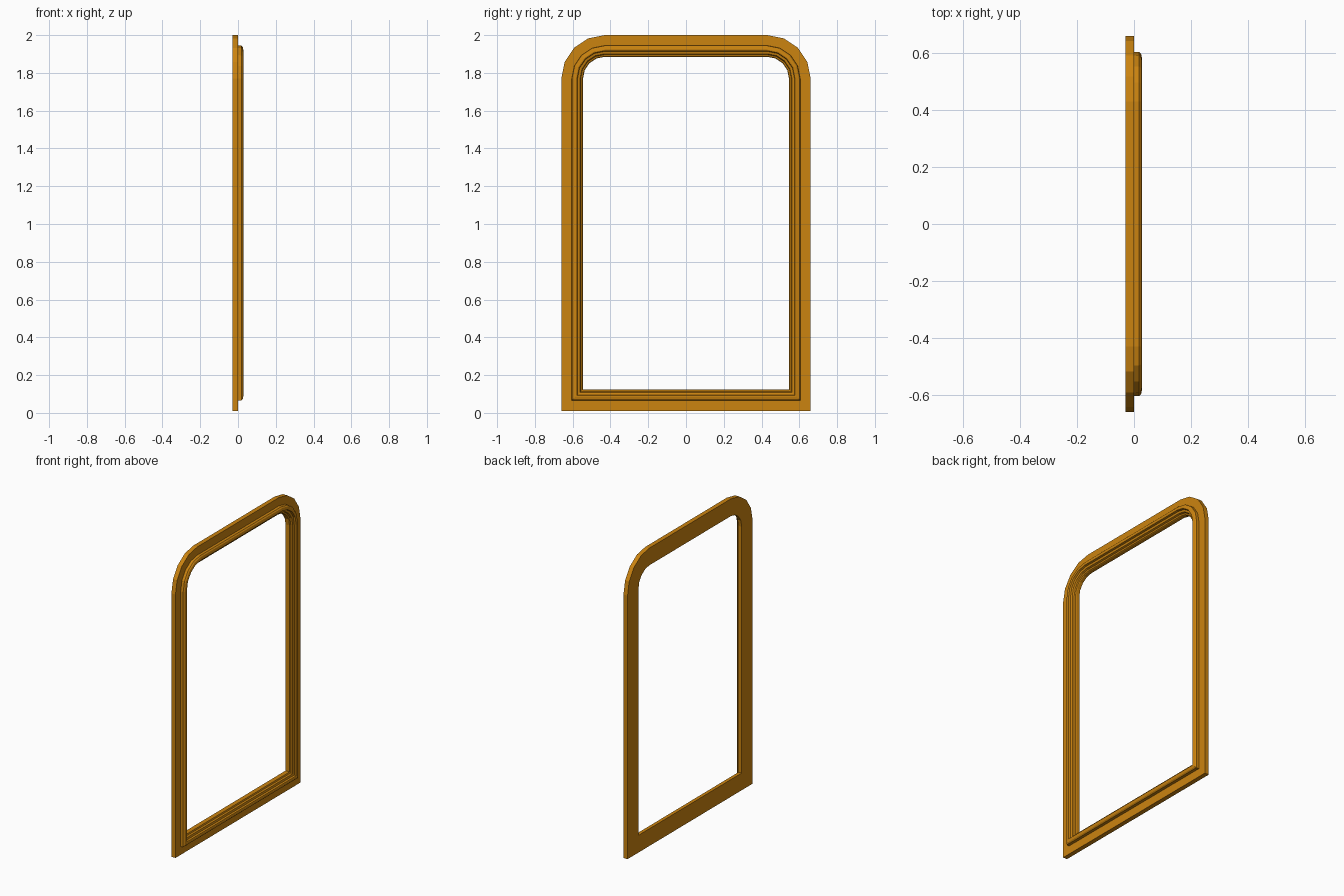
import bpy, bmesh
from math import cos, sin, pi

if "Cube" in bpy.data.objects:
    bpy.data.objects.remove(bpy.data.objects["Cube"])

CY, CZ = 0.43, 1.77      # centre shared by all the rounded top corners
R_IN, Z_IN = 0.115, 0.125  # opening corner radius and sill height
SEGS = 4

gold = bpy.data.materials.new("golden_wood")
gold.diffuse_color = (0.6, 0.23, 0.005, 1)
gold.use_nodes = True
gold.node_tree.nodes["Principled BSDF"].inputs["Base Color"].default_value = gold.diffuse_color


def outline(offset):
    """Arched outline, offset outwards from the opening."""
    r = R_IN + offset
    right = [(CY + r, Z_IN - offset)]
    right += [(CY + r * cos(a), CZ + r * sin(a))
              for a in (i * pi / 2 / SEGS for i in range(SEGS + 1))]
    return right + [(-y, z) for y, z in reversed(right)]


def sweep_frame(name, profile):
    """Closed (offset, x) profile carried around the outline."""
    bm = bmesh.new()
    rings = [[bm.verts.new((x, y, z)) for y, z in outline(d)] for d, x in profile]
    n = len(rings[0])
    for k, a in enumerate(rings):
        b = rings[(k + 1) % len(rings)]
        for i in range(n):
            j = (i + 1) % n
            bm.faces.new((a[i], a[j], b[j], b[i]))
    bmesh.ops.recalc_face_normals(bm, faces=bm.faces)
    mesh = bpy.data.meshes.new(name)
    bm.to_mesh(mesh)
    bm.free()
    mesh.materials.append(gold)
    obj = bpy.data.objects.new(name, mesh)
    bpy.context.collection.objects.link(obj)
    return obj


# Flat back board and stepped front moulding in one continuous section
sweep_frame("moulded_frame", [
    (0.0, -0.03), (0.115, -0.03), (0.115, 0.0),
    (0.06, 0.0), (0.059, 0.018), (0.052, 0.025), (0.038, 0.028),
    (0.032, 0.026), (0.029, 0.014), (0.016, 0.011),
    (0.012, 0.0), (0.003, -0.003), (0.0, -0.008),
])
